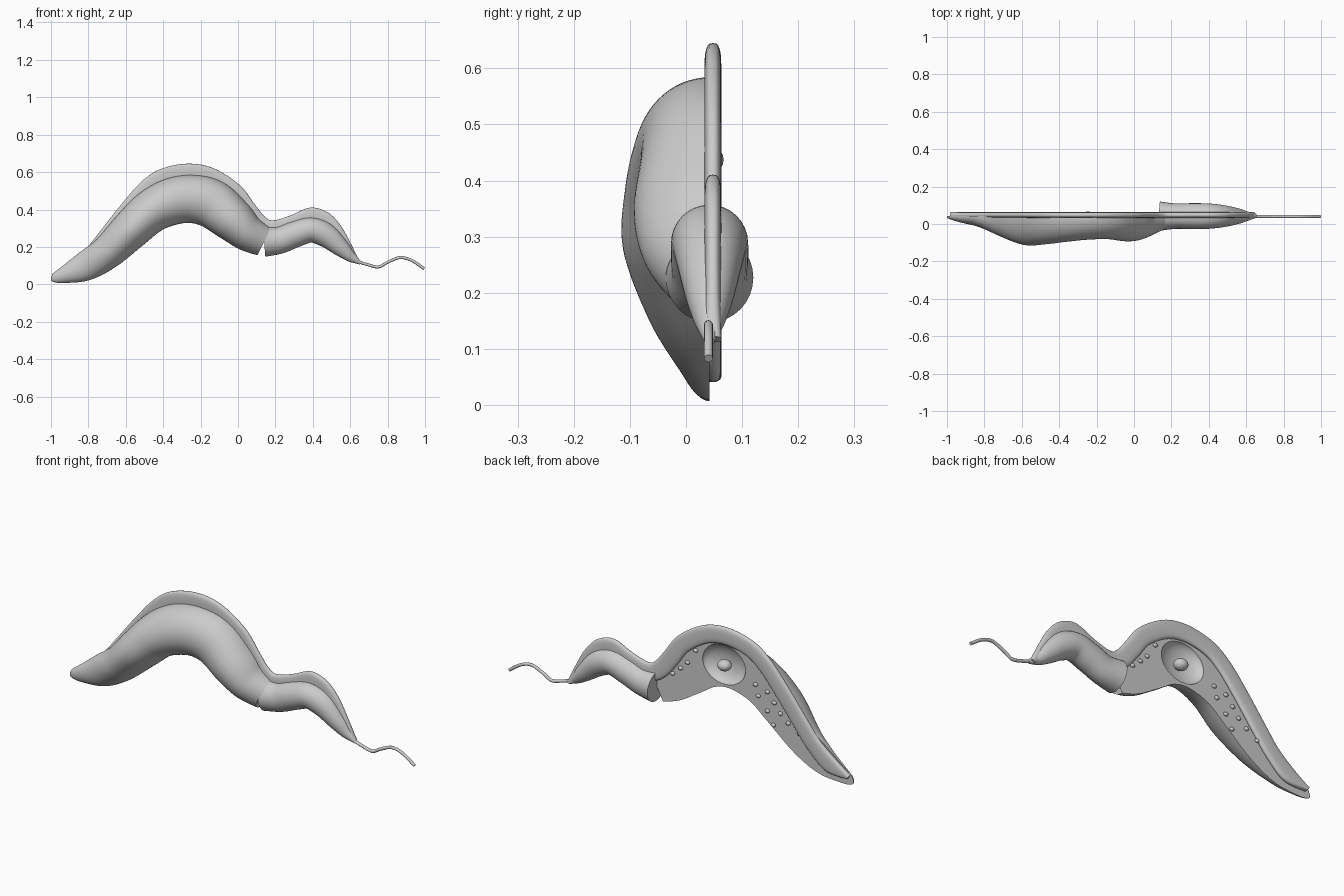
import bpy, bmesh, math
from mathutils import Vector

if "Cube" in bpy.data.objects:
    bpy.data.objects.remove(bpy.data.objects["Cube"])

Y0 = 0.042  # plane of the cut face


def finish(ob, angle=40):
    bpy.ops.object.select_all(action='DESELECT')
    ob.select_set(True)
    bpy.context.view_layer.objects.active = ob
    bpy.ops.object.shade_smooth_by_angle(angle=math.radians(angle))
    return ob


def smooth_path(pts, n=8):
    """Catmull-Rom interpolation of equal-length tuples."""
    p = [pts[0]] + pts + [pts[-1]]
    out = []
    for i in range(1, len(p) - 2):
        for k in range(n):
            t = k / n
            out.append([0.5 * (2 * b + (c - a) * t + (2 * a - 5 * b + 4 * c - d) * t * t
                               + (3 * b - a - 3 * c + d) * t ** 3)
                        for a, b, c, d in zip(*p[i - 1:i + 3])])
    return out + [list(pts[-1])]


def sweep(name, pts, y=Y0, half=False, shift=0.0, sides=32, power=1.0):
    """Sweep an oval along (x, z, normal radius, y radius) stations."""
    path = smooth_path(pts)
    bm = bmesh.new()
    rings = []
    for i, (x, z, rn, ry) in enumerate(path):
        a, b = path[max(i - 1, 0)], path[min(i + 1, len(path) - 1)]
        t = Vector((b[0] - a[0], 0, b[1] - a[1])).normalized()
        nrm = Vector((-t.z, 0, t.x))
        c = Vector((x, y, z)) - nrm * rn * shift
        count = sides + 1 if half else sides
        ring = []
        for k in range(count):
            ang = math.pi * k / sides * (1 if half else 2)
            u, v = math.cos(ang), math.sin(ang)
            u = math.copysign(abs(u) ** power, u)
            v = math.copysign(abs(v) ** power, v)
            ring.append(bm.verts.new(c + nrm * rn * u - Vector((0, ry * v, 0))))
        rings.append(ring)
    for r, s in zip(rings, rings[1:]):
        for k in range(len(r)):
            j = (k + 1) % len(r)
            bm.faces.new((r[k], r[j], s[j], s[k]))
    bm.faces.new(rings[0])
    bm.faces.new(rings[-1])
    bmesh.ops.recalc_face_normals(bm, faces=bm.faces)
    me = bpy.data.meshes.new(name)
    bm.to_mesh(me)
    bm.free()
    ob = bpy.data.objects.new(name, me)
    bpy.context.collection.objects.link(ob)
    return ob


def ellipsoid(name, loc, scale, seg=24):
    bpy.ops.mesh.primitive_uv_sphere_add(segments=seg, ring_count=seg // 2, radius=1, location=loc)
    ob = bpy.context.object
    ob.name = name
    ob.scale = scale
    return finish(ob, 60)


# Cut-open front half of the body
cut_body = sweep("cut_body", [
    (-1, .033, .008, .006), (-.985, .034, .024, .016), (-.93, .05, .045, .033),
    (-.82, .095, .078, .06), (-.70, .17, .09, .112), (-.58, .285, .105, .155),
    (-.47, .385, .115, .15), (-.36, .44, .125, .137), (-.25, .456, .128, .126),
    (-.14, .43, .13, .123), (-.03, .345, .117, .135), (.05, .275, .098, .12),
    (.14, .227, .08, .078)], half=True)

# Shallow bowl of the nucleus, hollowed from the cut face
cutter = ellipsoid("nucleus_cutter", (-.25, Y0 + .005, .445), (.125, .055, .103), 40)
cutter.hide_render = True
cutter.hide_viewport = False
mod = cut_body.modifiers.new("nucleus_bowl", 'BOOLEAN')
mod.operation = 'DIFFERENCE'
mod.solver = 'EXACT'
mod.object = cutter
bpy.context.view_layer.objects.active = cut_body
bpy.ops.object.modifier_apply(modifier=mod.name)
bpy.data.objects.remove(cutter)
finish(cut_body)

# Whole rear body
finish(sweep("rear_body", [
    (.14, .227, .08, .078), (.22, .235, .072, .068), (.30, .265, .07, .069),
    (.39, .29, .067, .068), (.47, .262, .064, .06), (.55, .195, .047, .043),
    (.60, .15, .03, .027), (.655, .113, .008, .008)]))

# Wavy membrane along the back, given by its outer edge
outer = [(-.985, .062), (-.9, .122), (-.81, .195), (-.74, .28), (-.63, .42), (-.52, .545),
         (-.417, .615), (-.27, .645), (-.13, .62), (.01, .53), (.09, .427), (.14, .365),
         (.187, .342), (.28, .368), (.385, .41), (.476, .387), (.545, .32), (.6, .225), (.65, .122)]
finish(sweep("membrane",
             [(x, z, .012 if i in (0, len(outer) - 1) else .045, .015) for i, (x, z) in enumerate(outer)],
             y=.048, shift=1, sides=24, power=.7))

# Free whip-like tail
finish(sweep("flagellum", [(x, z, .008, .008) for x, z in (
    (.63, .125), (.69, .106), (.75, .093), (.80, .118), (.866, .143), (.93, .127), (.995, .083))], y=.04, sides=12))

# Nucleolus and grains on the cut face
ellipsoid("nucleolus", (-.247, .034, .437), (.035, .033, .028))
grains = [(.046, .32), (0, .36), (-.04, .40), (-.087, .475), (-.434, .39), (-.503, .37), (-.572, .39),
          (-.45, .335), (-.543, .323), (-.503, .27), (-.578, .276), (-.624, .238), (-.538, .205),
          (-.688, .20), (-.838, .08), (-.92, .057)]
for x, z in grains:
    ellipsoid("grain", (x, .045, z), (.013, .01, .01), 12)
